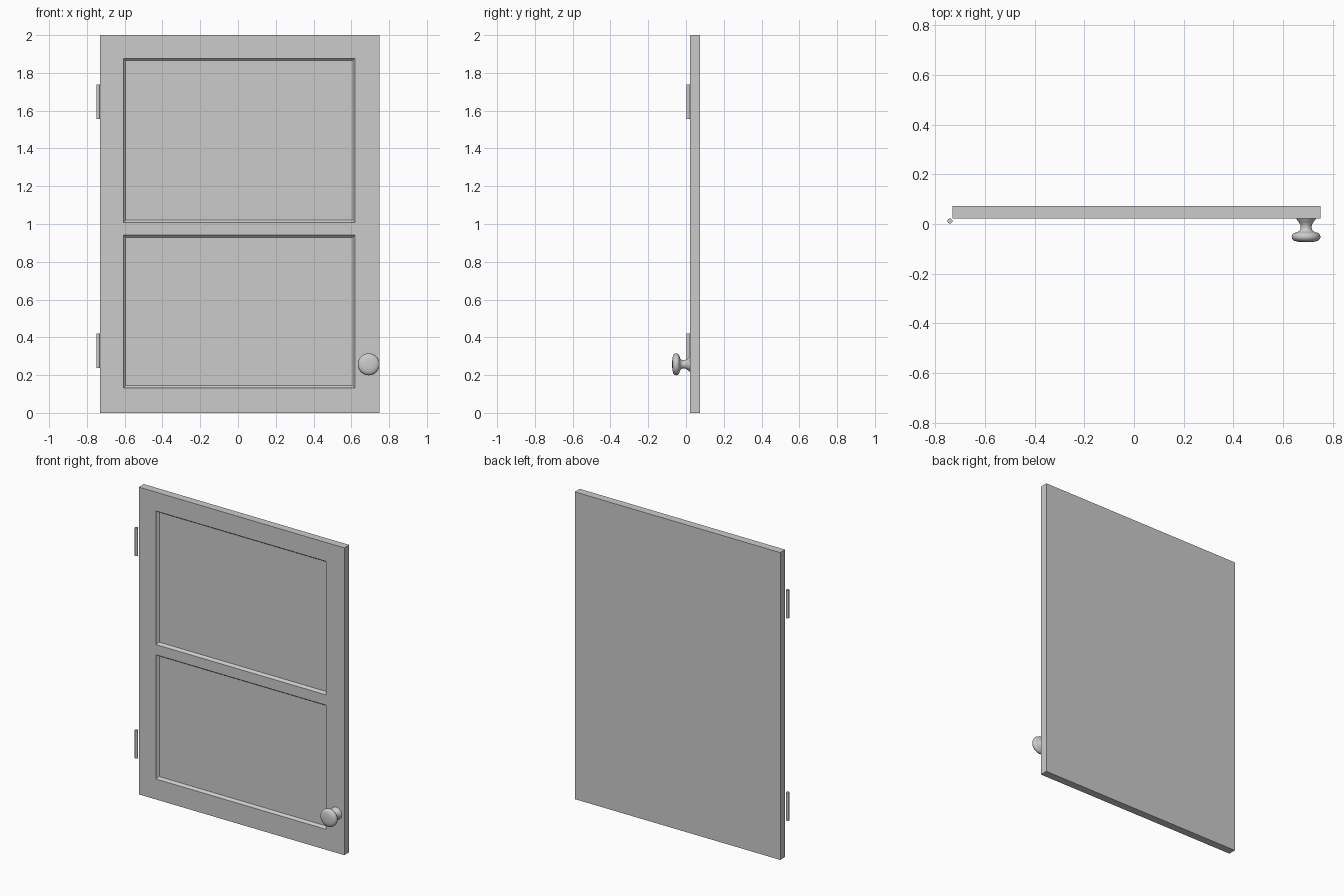
import bpy
import bmesh
import math
from mathutils import Matrix, Vector

cube = bpy.data.objects.get("Cube")
if cube:
    bpy.data.objects.remove(cube)

# One plain grey for everything
grey = bpy.data.materials.new("plain_grey")
grey.use_nodes = True
colour = (0.6, 0.6, 0.6, 1)
grey.diffuse_color = colour
grey.node_tree.nodes["Principled BSDF"].inputs["Base Color"].default_value = colour


def make_object(name, bm, smooth=False):
    bmesh.ops.recalc_face_normals(bm, faces=bm.faces)
    mesh = bpy.data.meshes.new(name)
    bm.to_mesh(mesh)
    bm.free()
    mesh.materials.append(grey)
    obj = bpy.data.objects.new(name, mesh)
    bpy.context.collection.objects.link(obj)
    if smooth:
        bpy.ops.object.select_all(action='DESELECT')
        obj.select_set(True)
        bpy.context.view_layer.objects.active = obj
        bpy.ops.object.shade_smooth_by_angle(angle=math.radians(40))
    return obj


# Door slab with two recessed, moulded panels on the front
left, right, front, back, height = -0.73, 0.75, 0.022, 0.073, 2.0
panel_x = (-0.607, 0.62)
panel_z = ((0.133, 0.941), (1.008, 1.877))

bm = bmesh.new()
size = Matrix.Diagonal((right - left, back - front, height, 1))
centre = Matrix.Translation(((left + right) / 2, (front + back) / 2, height / 2))
bmesh.ops.create_cube(bm, size=1, matrix=centre @ size)


def cut(point, normal):
    geom = bm.verts[:] + bm.edges[:] + bm.faces[:]
    bmesh.ops.bisect_plane(bm, geom=geom, plane_co=point, plane_no=normal)


for x in panel_x:
    cut(Vector((x, 0, 0)), Vector((1, 0, 0)))
for span in panel_z:
    for z in span:
        cut(Vector((0, 0, z)), Vector((0, 0, 1)))


def is_panel(face):
    c = face.calc_center_median()
    return (face.normal.y < -0.9 and panel_x[0] < c.x < panel_x[1]
            and any(low < c.z < high for low, high in panel_z))


bm.normal_update()
panels = [f for f in bm.faces if is_panel(f)]
for width, depth in ((0.003, -0.009), (0.009, -0.009)):
    bmesh.ops.inset_individual(bm, faces=panels, thickness=width,
                               depth=depth, use_even_offset=True)
make_object("door_panel", bm)

# Hinge barrels on the right edge
for name, z in (("lower_hinge", 0.329), ("upper_hinge", 1.647)):
    bm = bmesh.new()
    bmesh.ops.create_cone(bm, cap_ends=True, segments=24, radius1=0.01,
                          radius2=0.01, depth=0.182,
                          matrix=Matrix.Translation((-0.74, 0.012, z)))
    make_object(name, bm, smooth=True)

# Turned knob: radius and y along its axis
profile = [(0.04, 0.022), (0.038, 0.018), (0.029, 0.007), (0.023, -0.004),
           (0.022, -0.016), (0.025, -0.026), (0.034, -0.032), (0.048, -0.036),
           (0.055, -0.042), (0.058, -0.051), (0.056, -0.060), (0.049, -0.067),
           (0.036, -0.071), (0.018, -0.073), (0, -0.073)]
bm = bmesh.new()
axis = Vector((0.692, 0, 0.257))
verts = [bm.verts.new(axis + Vector((r, y, 0))) for r, y in profile]
edges = [bm.edges.new(pair) for pair in zip(verts, verts[1:])]
bmesh.ops.spin(bm, geom=verts + edges, cent=axis, axis=(0, 1, 0),
               angle=math.tau, steps=40)
bmesh.ops.remove_doubles(bm, verts=bm.verts, dist=0.0001)
make_object("knob", bm, smooth=True)
